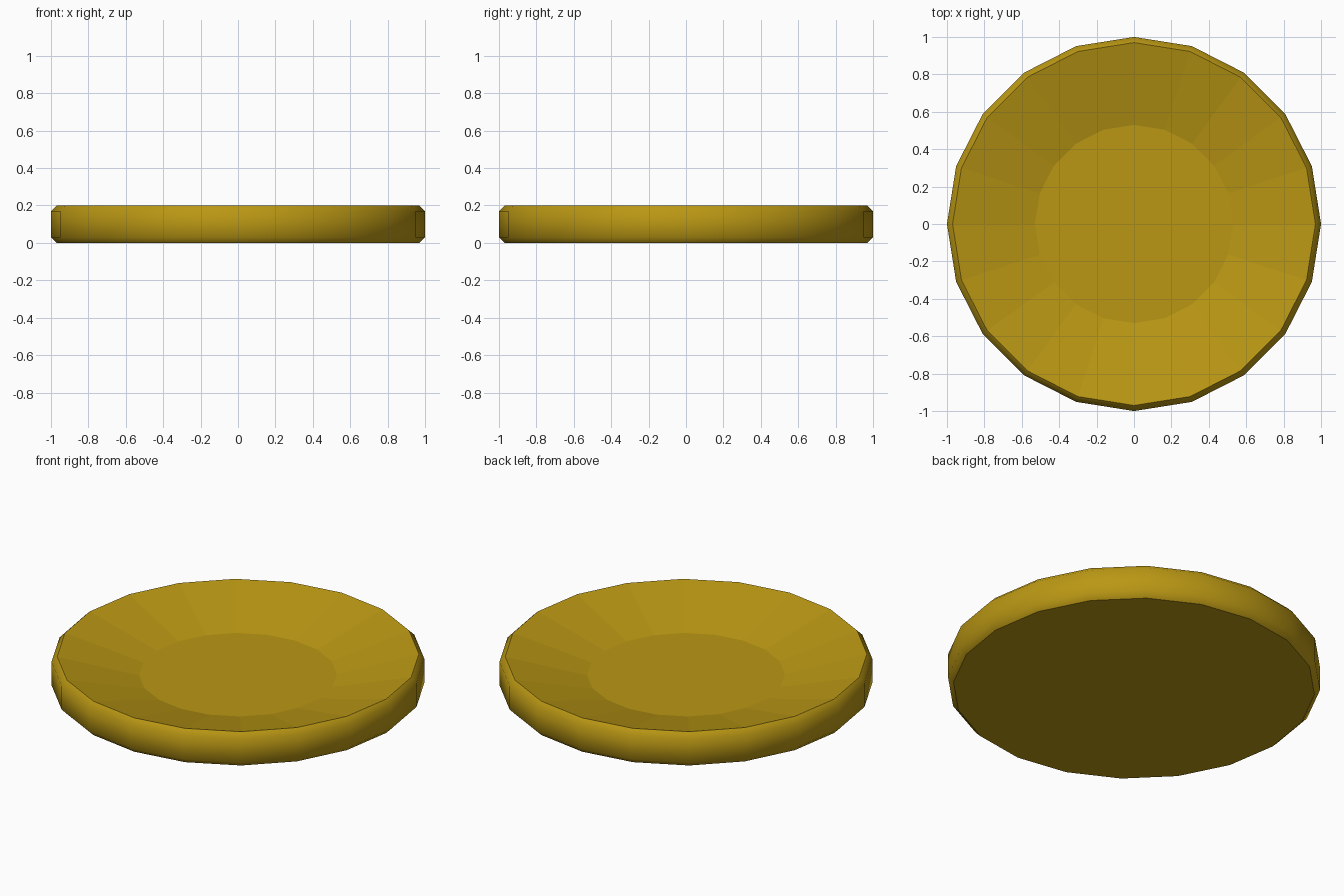
import bpy
import bmesh
from math import cos, sin, tau

if "Cube" in bpy.data.objects:
    bpy.data.objects.remove(bpy.data.objects["Cube"], do_unlink=True)

SIDES = 20
# Profile (radius, height): base edge, lower bevel, upper bevel, rim, dish floor
PROFILE = [(0.97, 0), (1, 0.03), (1, 0.17), (0.97, 0.2), (0.53, 0.085)]

# Golden material
gold = bpy.data.materials.new("Dark Gold")
gold.use_nodes = True
color = (0.49, 0.31, 0.007, 1)
gold.diffuse_color = color
gold.node_tree.nodes["Principled BSDF"].inputs["Base Color"].default_value = color

# Shallow dish, built as rings of the profile
bm = bmesh.new()
rings = [[bm.verts.new((r * cos(tau * i / SIDES), r * sin(tau * i / SIDES), z))
          for i in range(SIDES)] for r, z in PROFILE]
for level, (low, high) in enumerate(zip(rings, rings[1:])):
    for i in range(SIDES):
        j = (i + 1) % SIDES
        face = bm.faces.new((low[i], low[j], high[j], high[i]))
        face.smooth = level < 3  # rounded outside, faceted dish

# Base and dish floor
bm.faces.new(rings[0][::-1])
bm.faces.new(rings[-1])

# Crisp edges around the base and the rim
for ring in (rings[0], rings[3]):
    for i in range(SIDES):
        bm.edges.get((ring[i], ring[(i + 1) % SIDES])).smooth = False

mesh = bpy.data.meshes.new("shallow_dish")
bm.to_mesh(mesh)
bm.free()
mesh.materials.append(gold)
dish = bpy.data.objects.new("shallow_dish", mesh)
bpy.context.collection.objects.link(dish)
